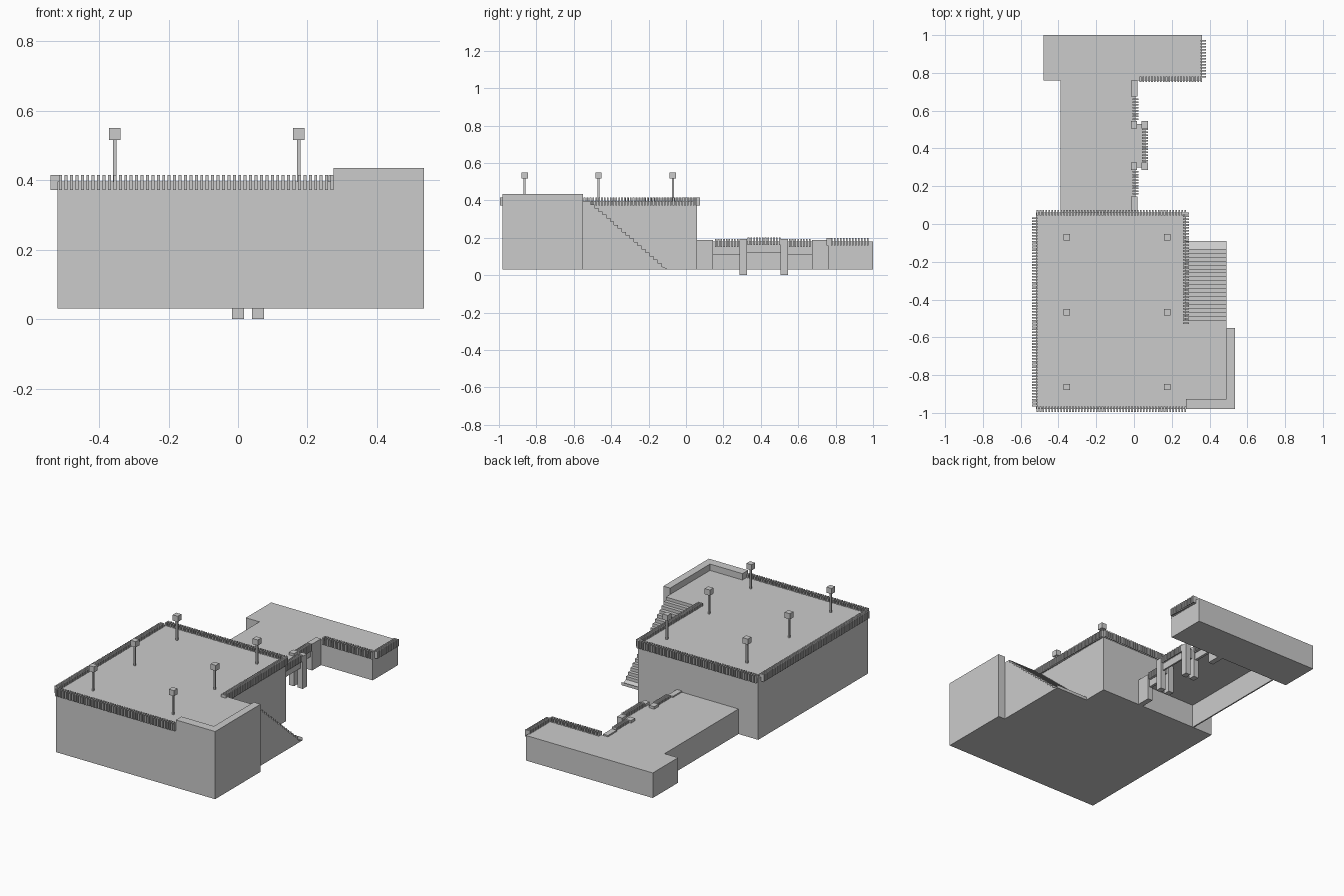
import bpy
import bmesh
from mathutils import Matrix, Vector

if "Cube" in bpy.data.objects:
    bpy.data.objects.remove(bpy.data.objects["Cube"], do_unlink=True)


def finish(name, bm):
    bmesh.ops.recalc_face_normals(bm, faces=bm.faces)
    mesh = bpy.data.meshes.new(name)
    bm.to_mesh(mesh)
    bm.free()
    obj = bpy.data.objects.new(name, mesh)
    bpy.context.collection.objects.link(obj)
    return obj


def add_box(bm, low, high):
    low, high = Vector(low), Vector(high)
    matrix = Matrix.Translation((low + high) / 2) @ Matrix.Diagonal((*(high - low), 1))
    bmesh.ops.create_cube(bm, size=1, matrix=matrix)


def box(name, low, high):
    bm = bmesh.new()
    add_box(bm, low, high)
    return finish(name, bm)


def prism(name, outline, axis, start, end):
    """Extrude a flat outline along x (outline in y, z) or z (outline in x, y)."""
    bm = bmesh.new()
    place = (lambda a, b: (start, a, b)) if axis == "x" else (lambda a, b: (a, b, start))
    face = bm.faces.new([bm.verts.new(place(a, b)) for a, b in outline])
    grown = bmesh.ops.extrude_face_region(bm, geom=[face])["geom"]
    shift = Vector((end - start, 0, 0) if axis == "x" else (0, 0, end - start))
    bmesh.ops.translate(bm, vec=shift, verts=[v for v in grown if isinstance(v, bmesh.types.BMVert)])
    return finish(name, bm)


PITCH = 0.0155
TOOTH = 0.0085
DEPTH = 0.03


def battlement(name, axis, line, start, end, low, high):
    """Row of teeth running along an axis, centred on the wall line."""
    bm = bmesh.new()
    count = round((end - start - TOOTH) / PITCH)
    step = (end - start - TOOTH) / count
    for i in range(count + 1):
        a = start + i * step
        near, far = line - DEPTH / 2, line + DEPTH / 2
        if axis == "x":
            add_box(bm, (a, near, low), (a + TOOTH, far, high))
        else:
            add_box(bm, (near, a, low), (far, a + TOOTH, high))
    return finish(name, bm)


BASE = 0.03
DECK = 0.397
WALK = 0.18

# Main keep with its side landing
prism("main_block", [(-0.52, -0.98), (0.49, -0.98), (0.49, -0.55), (0.275, -0.55),
                     (0.275, 0.06), (-0.52, 0.06)], "z", BASE, DECK)

# Raised L-shaped wall around the landing
prism("landing_wall", [(0.275, -0.98), (0.535, -0.98), (0.535, -0.55), (0.49, -0.55),
                       (0.49, -0.927), (0.275, -0.927)], "z", BASE, 0.435)

# Solid staircase
STEPS = 20
run = 0.42 / STEPS
rise = (DECK - BASE) / STEPS
stair = [(-0.09, BASE), (-0.55, BASE), (-0.55, DECK)]
for i in range(STEPS):
    y = -0.51 + i * run
    stair += [(y, DECK - i * rise), (y, DECK - (i + 1) * rise)]
stair.pop()
stair += [(-0.09, DECK - (STEPS - 1) * rise), (-0.09, BASE)]
clean = [p for i, p in enumerate(stair) if i == 0 or p != stair[0]]
outline = clean[:-2] + [(-0.09, clean[-3][1] - rise), clean[-1]]
outline = [p for i, p in enumerate(outline) if i == 0 or (Vector(p) - Vector(outline[i - 1])).length > 1e-4]
if (Vector(outline[0]) - Vector(outline[-1])).length < 1e-4:
    outline.pop()
prism("staircase", outline, "x", 0.275, 0.49)

# Keep battlements
for name, axis, line, start, end in [
        ("front", "x", -0.98, -0.515, 0.275),
        ("back", "x", 0.06, -0.515, 0.275),
        ("right", "y", -0.525, -0.965, 0.035),
        ("left", "y", 0.275, -0.53, 0.06)]:
    battlement(name + "_battlement", axis, line, start, end, 0.372, 0.415)

# Lamp posts on the roof
for x in (-0.355, 0.175):
    for y in (-0.07, -0.468, -0.863):
        bm = bmesh.new()
        add_box(bm, (x - 0.005, y - 0.005, DECK), (x + 0.005, y + 0.005, 0.516))
        add_box(bm, (x - 0.017, y - 0.017, 0.516), (x + 0.017, y + 0.017, 0.55))
        finish("lamp_post", bm)

# Rear cross wing
box("rear_wing", (-0.48, 0.76, BASE), (0.36, 1.0, WALK))
battlement("rear_wing_front_battlement", "x", 0.767, 0.03, 0.36, 0.158, 0.2)
battlement("rear_wing_side_battlement", "y", 0.367, 0.775, 0.975, 0.158, 0.2)

# Open-bottomed passage
box("passage_roof", (-0.39, 0.06, WALK - 0.008), (0.0, 0.76, WALK))
box("passage_right_wall", (-0.39, 0.06, BASE), (-0.382, 0.76, WALK))
for y0, y1 in ((0.06, 0.145), (0.675, 0.76)):
    box("passage_end_pier", (-0.015, y0, BASE), (0.018, y1, 0.188))
for y0, y1 in ((0.145, 0.29), (0.54, 0.675)):
    box("passage_lintel", (-0.008, y0, 0.11), (0.008, y1, WALK))
    battlement("passage_battlement", "y", 0.008, y0 + 0.01, y1 - 0.01, 0.152, 0.195)

# Porch on four pillars
box("porch_roof", (0.0, 0.305, WALK - 0.008), (0.055, 0.525, WALK))
box("porch_lintel", (0.05, 0.305, 0.12), (0.06, 0.525, WALK))
for y in (0.305, 0.525):
    box("porch_side_lintel", (0.0, y - 0.005, 0.12), (0.055, y + 0.005, WALK))
    for x in (0.0, 0.058):
        box("porch_pillar", (x - 0.017, y - 0.02, 0.0), (x + 0.017, y + 0.02, 0.195))
battlement("porch_battlement", "y", 0.058, 0.33, 0.505, 0.162, 0.203)
